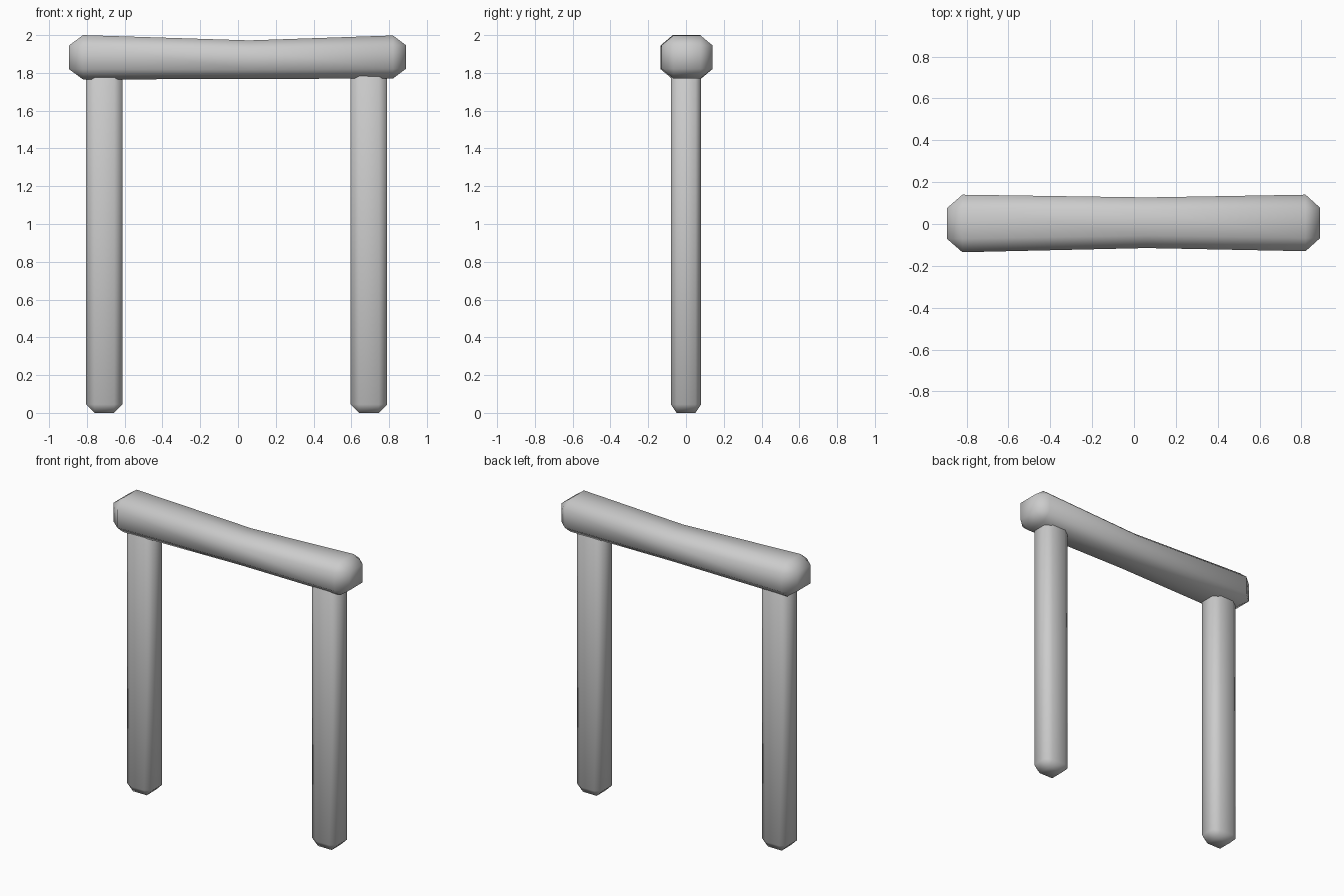
import bpy, bmesh

if "Cube" in bpy.data.objects:
    bpy.data.objects.remove(bpy.data.objects["Cube"], do_unlink=True)

grey = bpy.data.materials.new("plain grey")
grey.use_nodes = True
colour = (0.6, 0.6, 0.6, 1)
grey.diffuse_color = colour
grey.node_tree.nodes["Principled BSDF"].inputs["Base Color"].default_value = colour


def octagon(u0, u1, v0, v1, cu, cv):
    """Rectangle with chamfered corners, two points per corner."""
    return [(u1, v0 + cv), (u1, v1 - cv), (u1 - cu, v1), (u0 + cu, v1),
            (u0, v1 - cv), (u0, v0 + cv), (u0 + cu, v0), (u1 - cu, v0)]


def cap(u0, u1, v0, v1, cu, cv):
    """Small end rectangle, with each corner doubled to match the octagon."""
    a, b, c, d = u0 + cu, u1 - cu, v0 + cv, v1 - cv
    return [(b, c), (b, d), (b, d), (a, d), (a, d), (a, c), (a, c), (b, c)]


def loft(name, rings):
    """Join rings of 3D points into a closed, smooth solid."""
    bm = bmesh.new()
    loops = [[bm.verts.new(p) for p in ring] for ring in rings]
    for low, high in zip(loops, loops[1:]):
        for i in range(8):
            j = (i + 1) % 8
            bm.faces.new((low[i], low[j], high[j], high[i]))
    bm.faces.new(loops[0][::-1])
    bm.faces.new(loops[-1])
    bmesh.ops.remove_doubles(bm, verts=bm.verts, dist=0.0005)
    bmesh.ops.recalc_face_normals(bm, faces=bm.faces)
    for face in bm.faces:
        face.smooth = True
    mesh = bpy.data.meshes.new(name)
    bm.to_mesh(mesh)
    bm.free()
    mesh.materials.append(grey)
    obj = bpy.data.objects.new(name, mesh)
    bpy.context.collection.objects.link(obj)


# Crossbar with a slight waist and chamfered ends
left_end = (-0.135, 0.14, 1.765, 2.0, 0.065, 0.055)
waist = (-0.115, 0.127, 1.768, 1.972, 0.06, 0.05)
right_end = (-0.13, 0.14, 1.77, 1.998, 0.063, 0.052)
stations = [(-0.895, cap(*left_end)), (-0.82, octagon(*left_end)),
            (0.06, octagon(*waist)),
            (0.82, octagon(*right_end)), (0.89, cap(*right_end))]
loft("crossbar", [[(x, y, z) for y, z in ring] for x, ring in stations])

# Two posts with chamfered feet and tops buried in the crossbar
for name, x in (("right_post", -0.708), ("left_post", 0.693)):
    size = (x - 0.097, x + 0.097, -0.08, 0.08, 0.045, 0.03)
    levels = [(0, cap(*size)), (0.045, octagon(*size)),
              (1.8, octagon(*size)), (1.845, cap(*size))]
    loft(name, [[(u, v, z) for u, v in ring] for z, ring in levels])
